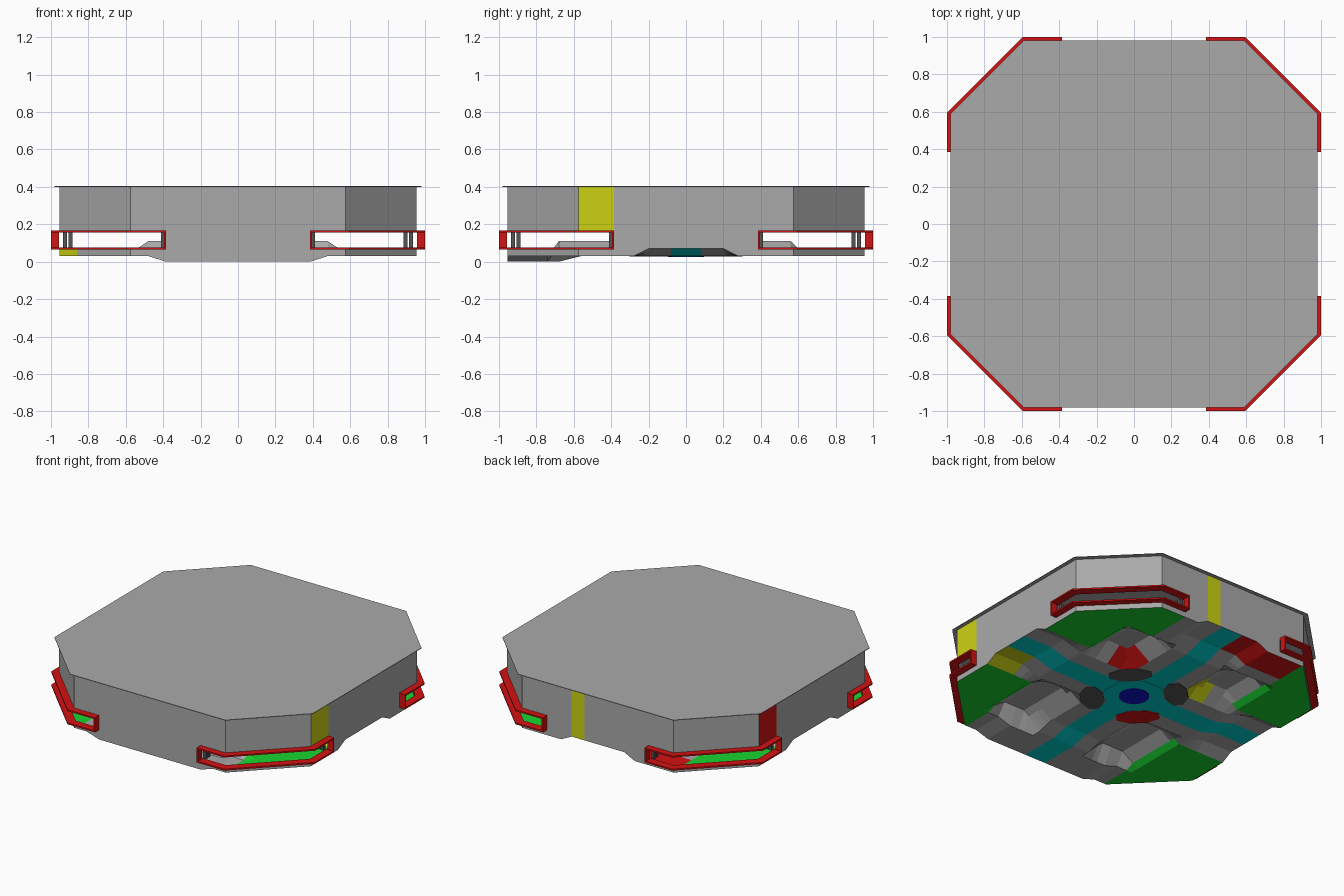
import bpy, bmesh, math
from mathutils import Vector

if "Cube" in bpy.data.objects:
    bpy.data.objects.remove(bpy.data.objects["Cube"])

# Flat colours
COLOURS = {
    "grey": (.4, .4, .4), "green": (.01, .65, .03), "red": (.65, .006, .006),
    "yellow": (.6, .65, .006), "teal": (0, .65, .65), "blue": (.005, .005, .6),
    "dark_grey": (.09, .09, .09),
}
NAMES = list(COLOURS)
MATS = []
for name, rgb in COLOURS.items():
    m = bpy.data.materials.new(name)
    m.use_nodes = True
    m.diffuse_color = (*rgb, 1)
    bsdf = m.node_tree.nodes["Principled BSDF"]
    bsdf.inputs["Base Color"].default_value = (*rgb, 1)
    bsdf.inputs["Roughness"].default_value = .8
    MATS.append(m)


def finish(bm, name, colour=None):
    me = bpy.data.meshes.new(name)
    bm.to_mesh(me)
    bm.free()
    ob = bpy.data.objects.new(name, me)
    bpy.context.collection.objects.link(ob)
    for m in ([MATS[NAMES.index(colour)]] if colour else MATS):
        me.materials.append(m)
    return ob


def octagon(r, c):
    return [(r, -c), (r, c), (c, r), (-c, r), (-r, c), (-r, -c), (-c, -r), (c, -r)]


def prism(name, outline, z0, z1, colour):
    bm = bmesh.new()
    face = bm.faces.new([bm.verts.new((x, y, z0)) for x, y in outline])
    up = bmesh.ops.extrude_face_region(bm, geom=[face])["geom"]
    for v in up:
        if isinstance(v, bmesh.types.BMVert):
            v.co.z = z1
    bmesh.ops.recalc_face_normals(bm, faces=bm.faces)
    return finish(bm, name, colour)


WALL, CORNER, BASE, SILL, LINTEL, TOP = .955, .575, .03, .07, .16, .4
OPEN = .385  # where the corner openings begin


def ramp(t, zero, full):
    return min(1, max(0, (t - zero) / (full - zero)))


# Ground relief: hollow hills, a front trench and raised edges
def hill(x, y):
    ax, ay = abs(x), abs(y)
    flat, foot = (.68, .74) if y < 0 else (.56, .64)
    return .08 * min(ramp(ax, .2, .32), ramp(ax, .6, .48),
                     ramp(ay, .2, .32), ramp(ay, foot, flat))


def height(x, y):
    h = hill(x, y)
    if h > 1e-5:
        return BASE + h
    trench = min(ramp(-y, .56, .68), ramp(abs(x), .48, .385))
    rise = max(min(ramp(r, .6, .74), ramp(abs(t), .28, .2))
               for r, t in ((abs(x), y), (y, x)))
    return BASE - .03 * trench + .04 * rise


def ground_colour(x, y):
    ax, ay = abs(x), abs(y)
    if min(ax, ay) < .08:
        return "teal"
    if x > .74 and -.28 < y < 0:
        return "yellow"
    if y > .74 and -.56 < x < 0:
        return "red"
    if hill(x, y) > .005 and y > 0 and max(ax, ay) < .4 and min(ax, ay) < .32:
        return "red" if x > 0 else "yellow"
    edge = OPEN if x > 0 and y > 0 else .56
    if ax > edge and ay > .28 and hill(x, y) < .04:
        return "green"
    return "grey"


bm = bmesh.new()
bm.faces.new([bm.verts.new((x, y, 0)) for x, y in octagon(WALL, CORNER)])
for cut in (.08, .1, .2, .28, .32, OPEN, .48, .56, .6, .64, .68, .74, .86):
    for axis in (Vector((1, 0, 0)), Vector((0, 1, 0))):
        for side in (-1, 1):
            bmesh.ops.bisect_plane(bm, geom=bm.verts[:] + bm.edges[:] + bm.faces[:],
                                   plane_co=axis * cut * side, plane_no=axis)
for f in bm.faces:
    c = f.calc_center_median()
    f.material_index = NAMES.index(ground_colour(c.x, c.y))
    if f.normal.z < 0:
        f.normal_flip()
for v in bm.verts:
    v.co.z = height(v.co.x, v.co.y)
rim = [[v.co.copy() for v in e.verts] for e in bm.edges if e.is_boundary]
finish(bm, "ground")


# Walls rise from the edge of the ground, open at the four corners
def wall_colour(c):
    if c.y > WALL - .01 and .1 < c.x < .2:
        return "yellow"
    if OPEN < abs(c.y) < CORNER and c.z > LINTEL and c.x * c.y < 0 \
            and abs(c.x) > WALL - .01:
        return "yellow" if c.x > 0 else "red"
    if c.x < -.86 and c.y < -CORNER and c.z < SILL:
        return "yellow"
    return "grey"


bm = bmesh.new()
for a, b in rim:
    if a.x * b.y - a.y * b.x < 0:
        a, b = b, a
    mid = (a + b) / 2
    opening = min(abs(mid.x), abs(mid.y)) > OPEN
    for low, high in ((None, SILL), (SILL, LINTEL), (LINTEL, TOP)):
        za, zb = (a.z, b.z) if low is None else (low, low)
        if (opening and low == SILL) or min(za, zb) > high - .001:
            continue
        za, zb = min(za, high - .0005), min(zb, high - .0005)
        f = bm.faces.new([bm.verts.new(p) for p in (
            (a.x, a.y, za), (b.x, b.y, zb), (b.x, b.y, high), (a.x, a.y, high))])
        f.material_index = NAMES.index(wall_colour(f.calc_center_median()))
bmesh.ops.remove_doubles(bm, verts=bm.verts, dist=.0001)
finish(bm, "walls")

# Overhanging roof sheet
prism("roof", octagon(.98, .59), TOP, TOP + .004, "grey")

# Red frames and dark posts round each corner opening
FRAME = [(.945, OPEN), (1, OPEN), (1, .595), (.595, 1), (OPEN, 1), (OPEN, .945),
         (.57, .945), (.945, .57)]


def box(x, y, w, d):
    return [(x - w, y - d), (x + w, y - d), (x + w, y + d), (x - w, y + d)]


for sx, side in ((1, "left"), (-1, "right")):
    for sy, end in ((1, "back"), (-1, "front")):
        tag = f"{end}_{side}"

        def place(outline):
            return [(x * sx, y * sy) for x, y in outline]
        prism(f"{tag}_frame_top", place(FRAME), .156, .166, "red")
        prism(f"{tag}_frame_bottom", place(FRAME), .066, .076, "red")
        for flip in (False, True):
            def turn(outline):
                return place([(y, x) if flip else (x, y) for x, y in outline])
            n = 2 if flip else 1
            prism(f"{tag}_frame_end_{n}", turn(box(.978, .39, .022, .005)),
                  .076, .156, "red")
            for k, x in enumerate((.895, .925)):
                prism(f"{tag}_post_{n}_{k + 1}", turn(box(x, .4, .011, .012)),
                      .07, .16, "dark_grey")


# Painted markings at the centre of the ground
def disc(sides, rx, ry, x=0, y=0, turn=0, start=0):
    pts = []
    for i in range(sides):
        a = start + 2 * math.pi * i / sides
        p, q = rx * math.cos(a), ry * math.sin(a)
        pts.append((x + p * math.cos(turn) - q * math.sin(turn),
                    y + p * math.sin(turn) + q * math.cos(turn)))
    return pts


prism("centre_patch", disc(8, .2, .2, start=math.pi / 8), BASE - .002, BASE + .002, "teal")
prism("centre_spot", disc(32, .095, .095), BASE - .004, BASE + .004, "blue")
for sx in (-1, 1):
    for sy in (-1, 1):
        colour = "red" if sx < 0 and sy < 0 else "dark_grey"
        prism(f"floor_pad_{'left' if sx > 0 else 'right'}_{'back' if sy > 0 else 'front'}",
              disc(8, .08, .145, .185 * sx, .185 * sy, math.atan2(sy, sx), math.pi / 8),
              BASE - .003, BASE + .003, colour)
